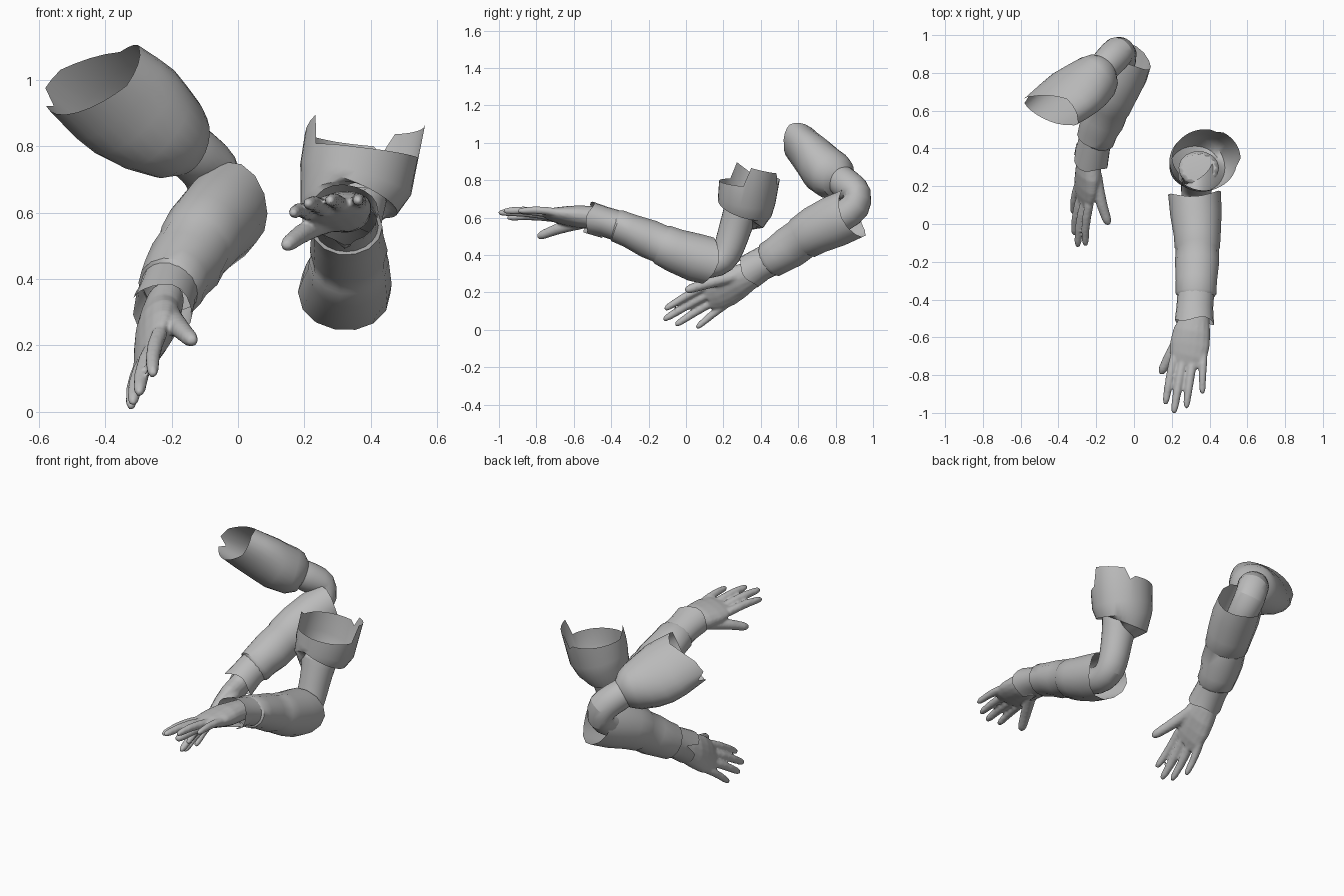
import bpy, bmesh, math
from mathutils import Vector as V

if "Cube" in bpy.data.objects:
    bpy.data.objects.remove(bpy.data.objects["Cube"])

grey = bpy.data.materials.new("plain grey")
grey.use_nodes = True
grey.diffuse_color = (0.5, 0.5, 0.5, 1)
grey.node_tree.nodes["Principled BSDF"].inputs["Base Color"].default_value = (0.5, 0.5, 0.5, 1)


def add_tube(bm, rings, ref, sides, capped=False, rim=None, first_rim=None):
    """Loft elliptical rings (x, y, z, radius along ref, radius across)."""
    centres = [V(r[:3]) for r in rings]
    last = len(rings) - 1
    loops = []
    for i, ring in enumerate(rings):
        t = (centres[min(i + 1, last)] - centres[max(i - 1, 0)]).normalized()
        u = (V(ref) - t * V(ref).dot(t)).normalized()
        v = t.cross(u)
        ru, rv = ring[3], ring[-1]
        loop = []
        for k in range(sides):
            a = math.tau * k / sides
            p = centres[i] + u * ru * math.cos(a) + v * rv * math.sin(a)
            if rim and i == last:
                p += t * rim(a)
            if first_rim and i == 0:
                p -= t * first_rim(a)
            loop.append(bm.verts.new(p))
        loops.append(loop)
    for lo, hi in zip(loops, loops[1:]):
        for k in range(sides):
            j = (k + 1) % sides
            bm.faces.new((lo[k], lo[j], hi[j], hi[k]))
    if capped:
        bm.faces.new(loops[0][::-1])
        bm.faces.new(loops[-1])


def finish(name, bm, angle=40):
    mesh = bpy.data.meshes.new(name)
    bm.to_mesh(mesh)
    bm.free()
    obj = bpy.data.objects.new(name, mesh)
    bpy.context.collection.objects.link(obj)
    mesh.materials.append(grey)
    bpy.ops.object.select_all(action="DESELECT")
    obj.select_set(True)
    bpy.context.view_layer.objects.active = obj
    bpy.ops.object.shade_smooth_by_angle(angle=math.radians(angle))
    return obj


def tube(name, rings, ref, sides=14, **options):
    bm = bmesh.new()
    add_tube(bm, rings, ref, sides, **options)
    return finish(name, bm)


def hand(name, wrist, forward, thumbward, back_sign):
    """Palm and five digits in a wrist frame, fused into one skin."""
    f = V(forward).normalized()
    s = V(thumbward)
    s = (s - f * s.dot(f)).normalized()
    n = f.cross(s) * back_sign
    bm = bmesh.new()

    def place(a, b, c, *radii):
        return (*(V(wrist) + f * a + s * b + n * c), *radii)

    palm = [(-.09, 0, .07, .055), (0, -.005, .08, .06), (.07, 0, .1, .06),
            (.14, 0, .108, .05), (.2, 0, .102, .038), (.25, .008, .08, .022)]
    add_tube(bm, [place(a, b, 0, w, h) for a, b, w, h in palm], s, 16, capped=True)

    # each digit: knuckle and tip (along, across, height), thickness
    digits = [((.22, .072, 0), (.475, .082, -.015), .024),
              ((.23, .022, 0), (.515, .026, 0), .025),
              ((.215, -.03, 0), (.478, -.036, 0), .024),
              ((.17, -.08, 0), (.39, -.108, -.01), .022),
              ((.06, .045, -.025), (.312, .15, -.095), .032)]
    for base, tip, r in digits:
        path = []
        for q, k in ((0, 1), (.3, 1), (.6, .92), (.88, .78), (.97, .55), (1, .2)):
            p = V(base).lerp(V(tip), q) + V((0, 0, .01 * math.sin(math.pi * q)))
            path.append(place(*p, r * k))
        add_tube(bm, path, n, 10, capped=True)
    obj = finish(name, bm, 180)
    skin = obj.modifiers.new("skin", "REMESH")
    skin.mode = "VOXEL"
    skin.voxel_size = .008
    skin.use_smooth_shade = True
    relax = obj.modifiers.new("relax", "SMOOTH")
    relax.iterations = 3


def arm_skin(name, rings, ref):
    tube(name, rings, ref, 14, capped=True).modifiers.new("round", "SUBSURF").levels = 1


def slit(centre):
    """Rim rule for a cuff with a narrow slit on the back of the wrist."""
    def rule(a):
        off = abs((a - centre + math.pi) % math.tau - math.pi)
        return -.1 if off < .15 else .012 * math.cos(3 * a)
    return rule


def torn(*corners):
    """Rim rule joining (degrees, offset) corners with straight edges."""
    def rule(a):
        deg = math.degrees(a)
        ring = [*corners, (corners[0][0] + 360, corners[0][1])]
        for (d0, h0), (d1, h1) in zip(ring, ring[1:]):
            if d0 <= deg <= d1:
                return h0 + (h1 - h0) * (deg - d0) / (d1 - d0)
        return corners[0][1]
    return rule


# Right arm, raised at the shoulder with the forearm reaching down
tube("right_upper_sleeve",
     [(-.14, .83, .805, .07, .07), (-.16, .815, .815, .105, .11), (-.195, .78, .828, .134, .13),
      (-.255, .732, .862, .162, .128), (-.312, .695, .905, .18, .118),
      (-.365, .655, .946, .18, .108), (-.41, .62, .985, .17, .1)],
     (.68, -.37, .64), 24,
     rim=torn((0, .025), (60, 0), (120, .08), (150, .085), (165, .03), (180, .065), (300, 0)))
arm_skin("right_elbow",
         [(-.22, .77, .85, .085), (-.125, .865, .77, .088), (-.078, .92, .73, .092),
          (-.063, .92, .66, .09), (-.08, .83, .6, .085), (-.12, .68, .52, .08)],
         (.68, -.37, .64))
tube("right_forearm_sleeve",
     [(-.02, .885, .62, .122, .14), (-.055, .8, .583, .13, .142), (-.1, .7, .538, .124, .132),
      (-.13, .63, .495, .118, .122), (-.134, .62, .488, .112, .115), (-.16, .56, .445, .116),
      (-.188, .5, .405, .106), (-.202, .45, .375, .102), (-.206, .442, .37, .09)],
     (1, 0, 0), first_rim=lambda a: -.015 * math.cos(2 * a))
tube("right_cuff",
     [(-.2, .47, .385, .09), (-.215, .4, .35, .088), (-.23, .33, .305, .094)],
     (1, 0, 0), 20, rim=slit(math.pi))
hand("right_hand", (-.232, .33, .292), (-.15, -.86, -.51), (.4, -.47, .79), 1)

# Left arm, hanging at the shoulder with the forearm reaching forward
tube("left_upper_sleeve",
     [(.335, .285, .61, .1, .09), (.322, .3, .62, .134, .135), (.335, .315, .655, .157, .15),
      (.355, .325, .7, .174, .155), (.368, .335, .77, .176, .16)],
     (1, 0, 0), 36,
     rim=torn((0, .13), (60, .105), (70, .04), (80, .06), (120, .05), (150, .045),
              (180, .04), (210, .09), (220, 0), (270, .005), (350, .025)))
arm_skin("left_elbow",
         [(.343, .3, .67, .118, .1), (.343, .295, .64, .11, .095), (.34, .265, .55, .09),
          (.335, .235, .45, .085), (.33, .2, .37, .085), (.33, .13, .34, .08),
          (.33, .03, .37, .08), (.33, -.1, .44, .08)],
         (1, 0, 0))
tube("left_forearm_sleeve",
     [(.322, .14, .365, .14, .13), (.328, .05, .387, .136, .132), (.335, -.06, .425, .124, .12),
      (.335, -.125, .455, .12, .112), (.335, -.136, .46, .114, .105), (.334, -.2, .487, .117, .106),
      (.33, -.3, .53, .109, .093), (.328, -.37, .557, .108, .09), (.328, -.382, .56, .095, .08)],
     (1, 0, 0), first_rim=lambda a: .025 * math.cos(2 * a))
tube("left_cuff",
     [(.328, -.36, .555, .097, .082), (.322, -.44, .58, .097, .08), (.32, -.52, .6, .104, .088)],
     (1, 0, 0), 20, rim=slit(math.pi * 1.5))
hand("left_hand", (.318, -.5, .6), (-.16, -.985, .06), (-.985, .16, -.2), -1)
